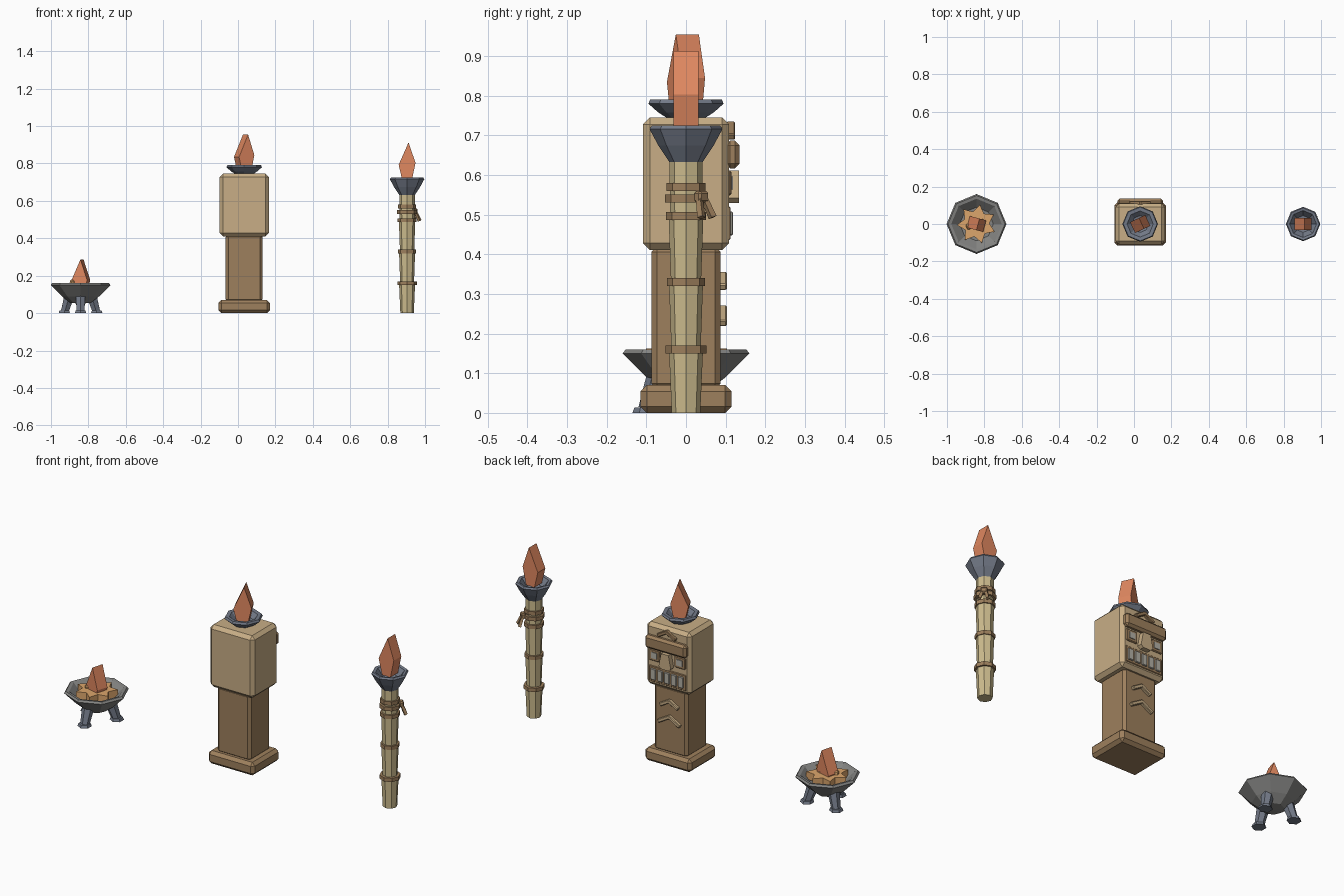
import bpy, bmesh
from math import sin, cos, pi, radians
from mathutils import Vector, Matrix, Euler

if "Cube" in bpy.data.objects:
    bpy.data.objects.remove(bpy.data.objects["Cube"])


def material(name, hexcol):
    rgb = [int(hexcol[i:i + 2], 16) / 255 for i in (0, 2, 4)]
    m = bpy.data.materials.new(name)
    m.diffuse_color = [((c + .055) / 1.055) ** 2.4 for c in rgb] + [1]
    m.use_nodes = True
    m.node_tree.nodes["Principled BSDF"].inputs["Base Color"].default_value = m.diffuse_color
    return m


LIGHT = material("light_wood", "c8ae86")
DARK = material("dark_wood", "9e805d")
CANE = material("cane", "cdbc8e")
IRON = material("iron", "747b89")
STONE = material("stone", "858583")
FIRE = material("fire", "e08860")
COAL = material("embers", "dca66c")
BONE = material("bone", "b4b0a6")


def finish(name, bm, mat):
    bmesh.ops.recalc_face_normals(bm, faces=bm.faces)
    me = bpy.data.meshes.new(name)
    bm.to_mesh(me)
    bm.free()
    me.materials.append(mat)
    ob = bpy.data.objects.new(name, me)
    bpy.context.collection.objects.link(ob)
    return ob


def lathe(name, x, profile, mat, n=8, y=0):
    """Revolve (radius, z) points; radius 0 closes the ends."""
    bm = bmesh.new()
    rings = []
    for r, z in profile:
        k = n if r > 0 else 1
        rings.append([bm.verts.new((x + r * cos(2 * pi * i / n), y + r * sin(2 * pi * i / n), z))
                      for i in range(k)])
    for a, b in zip(rings, rings[1:]):
        for i in range(n):
            j = (i + 1) % n
            quad = [a[i % len(a)], a[j % len(a)], b[j % len(b)], b[i % len(b)]]
            bm.faces.new(list(dict.fromkeys(quad)))
    return finish(name, bm, mat)


def box(name, c, size, mat, bevel=0, rot=(0, 0, 0)):
    bm = bmesh.new()
    bmesh.ops.create_cube(bm, size=1)
    bmesh.ops.scale(bm, vec=size, verts=bm.verts)
    if bevel:
        bmesh.ops.bevel(bm, geom=bm.edges[:], offset=bevel, segments=1, affect='EDGES')
    bm.transform(Matrix.Translation(c) @ Euler([radians(a) for a in rot]).to_matrix().to_4x4())
    return finish(name, bm, mat)


def prism(name, pts, depth, mat, matrix):
    """Extrude a flat outline by depth, centred, then place it."""
    bm = bmesh.new()
    a = [bm.verts.new((px, py, -depth / 2)) for px, py in pts]
    b = [bm.verts.new((px, py, depth / 2)) for px, py in pts]
    bm.faces.new(a)
    bm.faces.new(b)
    for i in range(len(pts)):
        j = (i + 1) % len(pts)
        bm.faces.new((a[i], a[j], b[j], b[i]))
    bm.transform(matrix)
    return finish(name, bm, mat)


UPRIGHT = Matrix.Rotation(pi / 2, 4, 'X')


def flame(name, x, z, turn):
    pts = [(-.025, -.01), (.025, -.01), (.045, .085), (.008, .195), (-.045, .075)]
    prism(name, pts, .064, FIRE,
          Matrix.Translation((x, 0, z)) @ Matrix.Rotation(radians(turn), 4, 'Z') @ UPRIGHT)


def strut(name, p0, p1, r0, r1, mat, n=6):
    p0, p1 = Vector(p0), Vector(p1)
    d = p1 - p0
    bm = bmesh.new()
    bmesh.ops.create_cone(bm, cap_ends=True, segments=n, radius1=r0, radius2=r1, depth=d.length)
    bm.transform(Matrix.Translation((p0 + p1) / 2) @ d.to_track_quat('Z', 'Y').to_matrix().to_4x4())
    return finish(name, bm, mat)


# Fire bowl
BX = -.842
lathe("fire_bowl", BX, [(0, .05), (.055, .055), (.1, .09), (.16, .15), (.152, .16),
                        (.135, .157), (.09, .115), (0, .11)], STONE)
for i in range(3):
    a = radians(-90 + 120 * i)
    u = Vector((cos(a), sin(a), 0))
    o = Vector((BX, 0, 0))
    strut("bowl_leg", o + u * .098 + Vector((0, 0, .008)), o + u * .07 + Vector((0, 0, .09)),
          .023, .03, IRON)
    strut("bowl_foot", o + u * .1, o + u * .1 + Vector((0, 0, .014)), .035, .03, IRON)
star = []
for i in range(14):
    r = .068 if i % 2 else .105
    star.append((r * cos(pi * i / 7 + .5), r * sin(pi * i / 7 + .5)))
prism("embers", star, .04, COAL, Matrix.Translation((BX, 0, .142)))
box("ember_chunk", (BX - .04, -.012, .165), (.03, .03, .025), COAL, .006, (10, 0, 30))
box("ember_chunk", (BX + .03, .01, .163), (.03, .025, .02), COAL, .005, (0, 12, 60))
flame("bowl_flame", BX, .092, -15)

# Totem body
TX = .033
box("totem_base", (TX, 0, .035), (.275, .23, .07), DARK, .016)
box("totem_shaft", (TX, 0, .24), (.198, .175, .36), DARK, .014)
box("totem_head", (TX, 0, .578), (.264, .217, .335), LIGHT, .018)
lathe("totem_cup", TX, [(0, .74), (.045, .742), (.07, .758), (.095, .78), (.09, .791),
                        (.07, .789), (.045, .765), (0, .76)], IRON)
flame("totem_flame", TX, .76, 25)


# Totem carvings on the back face
def chevron(name, y, z, mat, w=.05, t=.018):
    for s in (-1, 1):
        box(name, (TX + s * w / 2, y, z), (w * 1.3, .022, t), mat, .003, (0, s * 30, 0))


chevron("forehead_mark", .113, .712, DARK)
chevron("shaft_mark", .092, .333, LIGHT)
chevron("shaft_mark", .092, .245, LIGHT, .06)
box("brow", (TX, .117, .652), (.245, .036, .07), DARK, .012)
prism("nose", [(-.022, .04), (.022, .04), (.036, -.03), (.022, -.043), (-.022, -.043), (-.036, -.03)],
      .034, LIGHT, Matrix.Translation((TX, .117, .572)) @ UPRIGHT)
for s in (-1, 1):
    box("eye_frame", (TX + s * .075, .108, .58), (.065, .014, .062), DARK, .004)
    box("eye", (TX + s * .075, .112, .58), (.034, .014, .032), BONE)
box("mouth", (TX, .106, .478), (.22, .012, .085), DARK, .003)
for i in range(5):
    box("tooth", (TX + (i - 2) * .041, .111, .478), (.031, .016, .06), BONE, .003)

# Standing torch
PX = .904
lathe("torch_pole", PX, [(0, 0), (.036, 0), (.043, .16), (.037, .162), (.043, .33), (.038, .332),
                         (.044, .5), (.04, .502), (.042, .64), (0, .64)], CANE)
lathe("torch_cup", PX, [(0, .625), (.04, .63), (.07, .675), (.092, .716), (.086, .725),
                        (.072, .722), (.045, .685), (0, .68)], IRON)
for z, r in ((.16, .052), (.33, .048), (.497, .05), (.541, .053), (.57, .049)):
    h = .01
    lathe("pole_ring", PX, [(.03, z - h), (r, z - h), (r, z + h), (.03, z + h), (.03, z - h)], DARK)
flame("torch_flame", PX, .718, 0)

# Rope knot on the rings
D = Vector((.7071, .7071, 0))
S = Vector((-.7071, .7071, 0))
K = Vector((PX, 0, .545)) + D * .055
box("knot", K, (.025, .035, .03), DARK, .006, (0, 0, 45))
for s in (-1, 1):
    strut("knot_end", K + S * s * .008, K + S * s * .02 + D * .02 - Vector((0, 0, .052)),
          .009, .011, DARK, 4)
